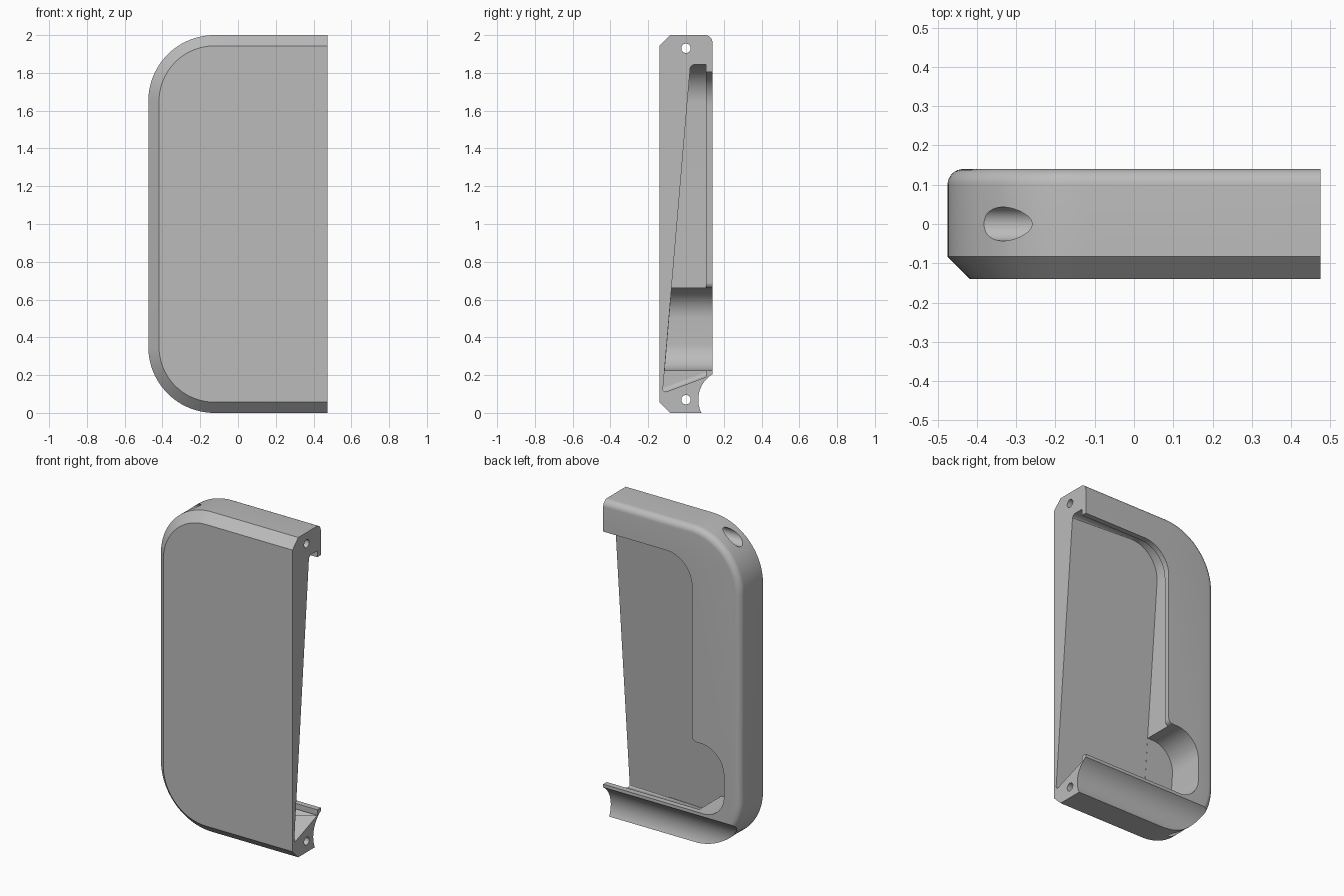
import bpy, bmesh, math

if "Cube" in bpy.data.objects:
    bpy.data.objects.remove(bpy.data.objects["Cube"], do_unlink=True)

END = 0.475          # half width of the shell
BACK = 0.14          # half depth of the shell

grey = bpy.data.materials.new("plain grey")
grey.use_nodes = True
grey.diffuse_color = (0.5, 0.5, 0.5, 1)
grey.node_tree.nodes["Principled BSDF"].inputs["Base Color"].default_value = (0.5, 0.5, 0.5, 1)


def make(name, bm):
    bmesh.ops.recalc_face_normals(bm, faces=bm.faces)
    mesh = bpy.data.meshes.new(name)
    bm.to_mesh(mesh)
    bm.free()
    mesh.materials.append(grey)
    obj = bpy.data.objects.new(name, mesh)
    bpy.context.collection.objects.link(obj)
    return obj


def loft(rings):
    """Closed solid through rings of equal length; returns bmesh and first cap."""
    bm = bmesh.new()
    loops = [[bm.verts.new(p) for p in ring] for ring in rings]
    for a, b in zip(loops, loops[1:]):
        for i in range(len(a)):
            j = (i + 1) % len(a)
            bm.faces.new((a[i], a[j], b[j], b[i]))
    cap = bm.faces.new(loops[0])
    bm.faces.new(loops[-1])
    return bm, cap


def rounded(corners, steps=16):
    """Axis-aligned outline of (x, z, radius) corners with round arcs."""
    out = []
    n = len(corners)
    for i, (x, z, r) in enumerate(corners):
        if r == 0:
            out.append((x, z))
            continue
        dirs = []
        for k in (i - 1, (i + 1) % n):
            dx, dz = corners[k][0] - x, corners[k][1] - z
            length = math.hypot(dx, dz)
            dirs.append((dx / length, dz / length))
        (ax, az), (bx, bz) = dirs
        for s in range(steps + 1):
            t = math.pi / 2 * s / steps
            u, v = r * (1 - math.sin(t)), r * (1 - math.cos(t))
            out.append((x + ax * u + bx * v, z + az * u + bz * v))
    return out


def floor_y(z):
    """Depth of the leaning cradle floor."""
    return -0.12 + (z - 0.15) * 0.085


# Shell: chamfered front, filleted back, flat right-hand cut face
def shell_ring(y, inset):
    r = 0.35 - inset
    outline = rounded([(END, 2 - inset, 0), (inset - END, 2 - inset, r),
                       (inset - END, inset, r), (END, inset, 0)], 24)
    return [(x, y, z) for x, z in outline]


FILLET = 0.04
rings = [shell_ring(-BACK, 0.057), shell_ring(-0.083, 0)]
for s in range(9):
    t = math.pi / 2 * s / 8
    rings.append(shell_ring(BACK - FILLET + FILLET * math.sin(t), FILLET * (1 - math.cos(t))))
shell = make("holder_shell", loft(rings)[0])

cutters = []

# Leaning cradle pocket with a filleted floor
WALL, LOW, HIGH = -0.165, 0.105, 0.19
outline = rounded([(0.6, 1.845, 0), (WALL, 1.845, 0.2), (WALL, LOW, 0.03), (0.6, LOW, 0)])
lower = [(x, floor_y(z), z) for x, z in outline]
upper = [(x, 0.105, z + (HIGH - LOW if z < 0.2 else 0)) for x, z in outline]
bm, cap = loft([lower, upper])
bmesh.ops.bevel(bm, geom=list(cap.edges), offset=0.025, segments=5, profile=0.5, affect='EDGES')
cutters.append(make("pocket_cutter", bm))

# Opening in the back, leaving a thin lip over the pocket
LIP, SILL, TOP, NOTCH = -0.14, 0.225, 0.66, -0.36
outline = rounded([(0.6, 1.805, 0), (LIP, 1.805, 0.18), (LIP, TOP, 0.03),
                   (NOTCH, TOP, 0.16), (NOTCH, SILL, 0.14), (0.6, SILL, 0)])
cutters.append(make("opening_cutter", loft(
    [[(x, y, z) for x, z in outline] for y in (0.09, 0.2)])[0]))

# Deep rounded side notch
outline = rounded([(0, TOP, 0), (NOTCH, TOP, 0.16), (NOTCH, SILL, 0.14), (0, SILL, 0)])
cutters.append(make("notch_cutter", loft(
    [[(x, floor_y(z) + 0.001, z) for x, z in outline],
     [(x, 0.19, z) for x, z in outline]])[0]))


# Bores running along x
def bore(name, y, z, radius, x0, x1, sides=48):
    circle = [(y + radius * math.cos(2 * math.pi * i / sides),
               z + radius * math.sin(2 * math.pi * i / sides)) for i in range(sides)]
    cutters.append(make(name, loft([[(x, a, b) for a, b in circle] for x in (x0, x1)])[0]))


bore("groove_cutter", 0.224, 0.07, 0.159, -0.7, 0.7, 96)
for label, z in (("upper", 1.93), ("lower", 0.07)):
    bore(label + "_screw_cutter", 0, z, 0.025, -0.7, 0.7)
    bore(label + "_counterbore_cutter", 0, z, 0.043, -0.71, -0.2)

# Carve the shell
bpy.ops.object.select_all(action='DESELECT')
bpy.context.view_layer.objects.active = shell
shell.select_set(True)
for cutter in cutters:
    cutter.hide_render = True
    mod = shell.modifiers.new(cutter.name, 'BOOLEAN')
    mod.operation = 'DIFFERENCE'
    mod.solver = 'EXACT'
    mod.object = cutter
    bpy.ops.object.modifier_apply(modifier=mod.name)
for cutter in cutters:
    bpy.data.objects.remove(cutter, do_unlink=True)
bpy.ops.object.shade_smooth_by_angle(angle=math.radians(25))
